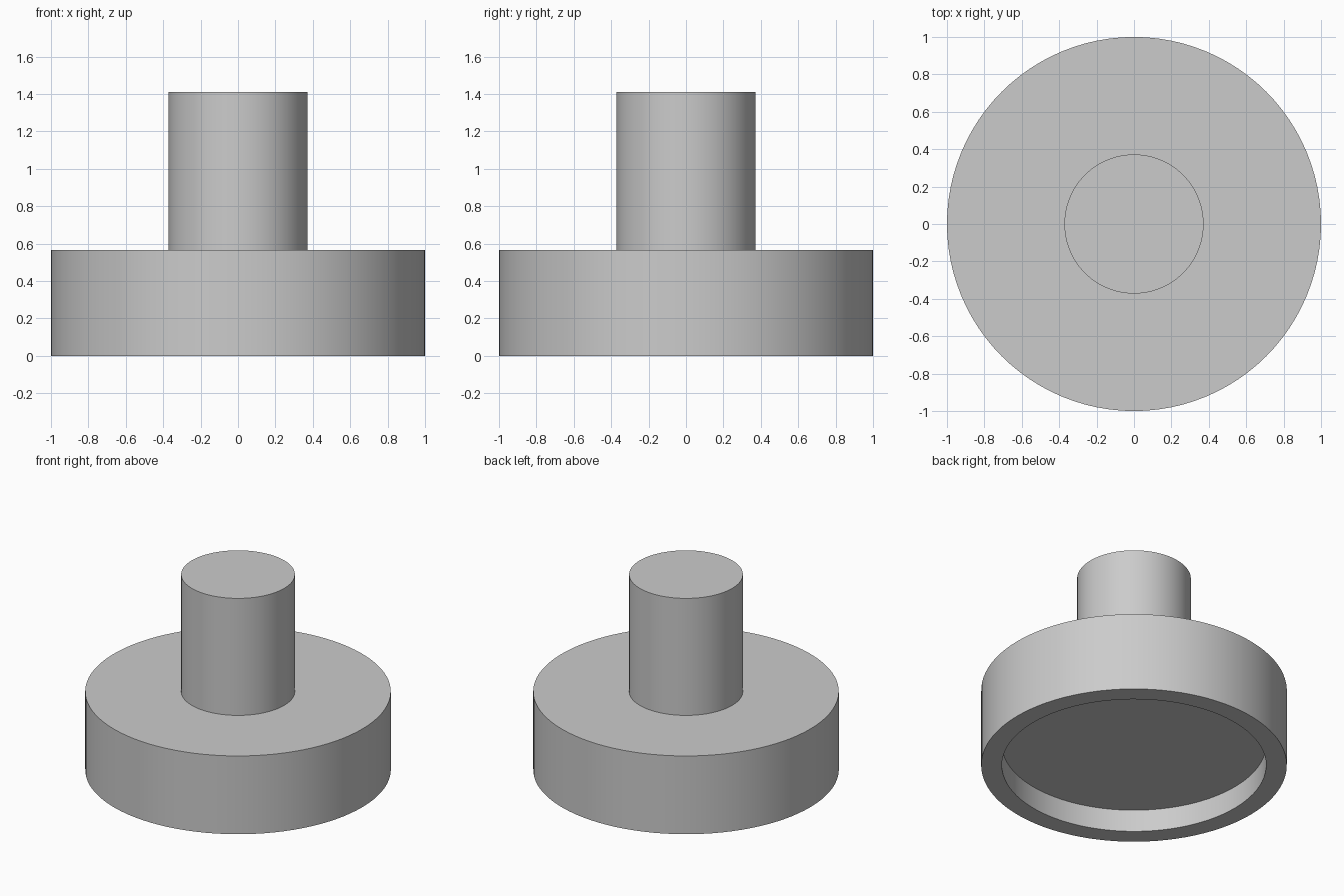
import bpy
import bmesh
import math

SEGMENTS = 96

cube = bpy.data.objects.get("Cube")
if cube:
    bpy.data.objects.remove(cube, do_unlink=True)

grey = bpy.data.materials.new("plain grey")
grey.use_nodes = True
colour = (0.6, 0.6, 0.6, 1)
grey.diffuse_color = colour
grey.node_tree.nodes["Principled BSDF"].inputs["Base Color"].default_value = colour


def lathe(name, profile):
    """Turn a (radius, height) profile around z; the ends are capped."""
    bm = bmesh.new()
    rings = []
    for r, z in profile:
        rings.append([bm.verts.new((r * math.cos(a), r * math.sin(a), z))
                      for a in (math.tau * i / SEGMENTS for i in range(SEGMENTS))])
    for low, high in zip(rings, rings[1:]):
        for i in range(SEGMENTS):
            j = (i + 1) % SEGMENTS
            bm.faces.new((low[i], low[j], high[j], high[i]))
    bm.faces.new(rings[0][::-1])
    bm.faces.new(rings[-1])
    bmesh.ops.recalc_face_normals(bm, faces=bm.faces)
    mesh = bpy.data.meshes.new(name)
    bm.to_mesh(mesh)
    bm.free()
    mesh.materials.append(grey)
    obj = bpy.data.objects.new(name, mesh)
    bpy.context.collection.objects.link(obj)
    bpy.ops.object.select_all(action="DESELECT")
    obj.select_set(True)
    bpy.context.view_layer.objects.active = obj
    bpy.ops.object.shade_smooth_by_angle(angle=math.radians(30))
    return obj


# One turned solid: recess ceiling, rim, wide base, shoulder, stem
lathe("stemmed_disc", [
    (0.865, 0.16), (0.865, 0), (1, 0), (1, 0.565),
    (0.372, 0.565), (0.372, 1.41),
])
